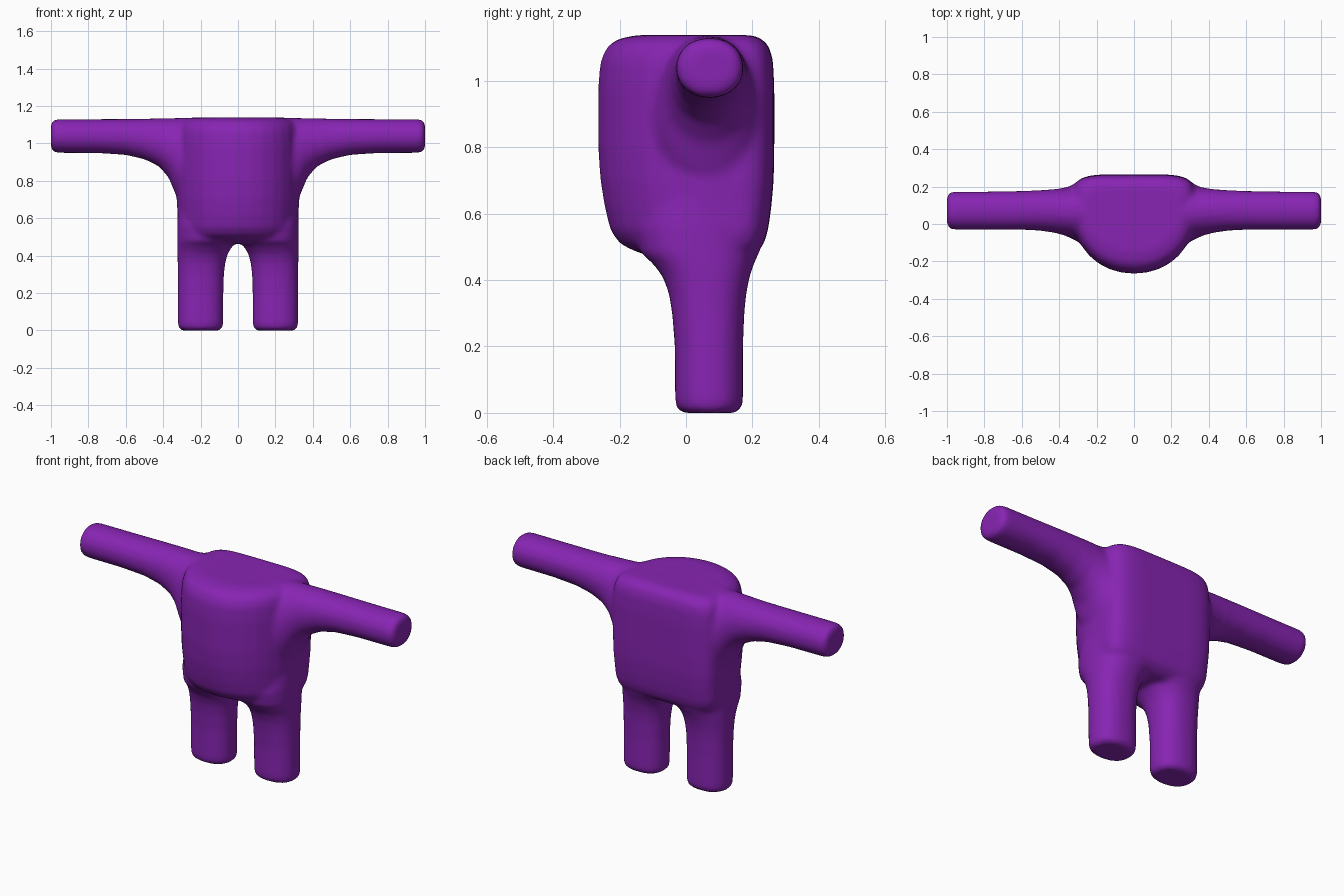
import bpy, bmesh, math

SIDES = 32


def section(u0, u1, v0, v1, mid, p_front, p_back):
    """Closed rounded outline; the v axis is split at mid into a front and a back curve."""
    cu, ru = (u0 + u1) / 2, (u1 - u0) / 2
    pts = []
    for i in range(SIDES):
        a = 2 * math.pi * i / SIDES
        c, s = math.cos(a), math.sin(a)
        p = p_back if s > 0 else p_front
        rv = (v1 - mid) if s > 0 else (mid - v0)
        u = math.copysign(abs(c) ** (2 / p), c)
        v = math.copysign(abs(s) ** (2 / p), s)
        pts.append((cu + ru * u, mid + rv * v))
    return pts


def loft(bm, rings):
    """Skin a list of rings of 3D points and cap both ends."""
    loops = [[bm.verts.new(p) for p in ring] for ring in rings]
    for a, b in zip(loops, loops[1:]):
        for i in range(SIDES):
            j = (i + 1) % SIDES
            bm.faces.new((a[i], a[j], b[j], b[i]))
    bm.faces.new(loops[0])
    bm.faces.new(loops[-1])


bm = bmesh.new()

# torso: round belly, flat back; (z, half width, front y, back y)
torso = [(0.465, 0.25, -0.08, 0.18), (0.485, 0.29, -0.15, 0.215),
         (0.51, 0.31, -0.20, 0.235), (0.55, 0.32, -0.228, 0.247),
         (0.62, 0.323, -0.245, 0.257), (0.70, 0.328, -0.258, 0.264),
         (0.80, 0.33, -0.265, 0.266), (0.98, 0.33, -0.265, 0.266),
         (1.06, 0.325, -0.258, 0.262), (1.10, 0.315, -0.24, 0.252),
         (1.125, 0.29, -0.21, 0.232), (1.138, 0.25, -0.15, 0.20)]
loft(bm, [[(x, y, z) for x, y in section(-w, w, f, b, 0.07, 2.1, 5)]
          for z, w, f, b in torso])

# arms flare into the shoulders; (x, front y, back y, bottom z, top z)
arm = [(0.10, -0.20, 0.24, 0.60, 1.138), (0.20, -0.165, 0.245, 0.62, 1.138),
       (0.30, -0.095, 0.23, 0.67, 1.137), (0.335, -0.078, 0.205, 0.73, 1.136),
       (0.37, -0.062, 0.195, 0.815, 1.135), (0.42, -0.048, 0.187, 0.875, 1.134),
       (0.50, -0.036, 0.181, 0.915, 1.132), (0.60, -0.031, 0.177, 0.938, 1.131),
       (0.75, -0.030, 0.174, 0.948, 1.130), (0.965, -0.030, 0.173, 0.949, 1.130),
       (0.988, -0.024, 0.167, 0.955, 1.124), (1.00, -0.005, 0.148, 0.973, 1.106)]

# legs widen into the hips; (z, inner x, outer x, front y, back y)
leg = [(0.0, 0.10, 0.30, -0.01, 0.15), (0.012, 0.083, 0.317, -0.027, 0.167),
       (0.035, 0.078, 0.322, -0.033, 0.172), (0.20, 0.078, 0.322, -0.034, 0.172),
       (0.30, 0.075, 0.322, -0.042, 0.176), (0.36, 0.068, 0.323, -0.052, 0.182),
       (0.41, 0.055, 0.324, -0.070, 0.192), (0.45, 0.030, 0.325, -0.100, 0.205),
       (0.48, 0.000, 0.325, -0.135, 0.220), (0.56, 0.000, 0.325, -0.15, 0.23),
       (0.65, 0.020, 0.322, -0.12, 0.22)]

for side in (1, -1):
    loft(bm, [[(side * x, y, z) for z, y in section(b, t, f, k, (f + k) / 2, 2.1, 2.1)]
              for x, f, k, b, t in arm])
    loft(bm, [[(side * x, y, z) for x, y in section(i, o, f, k, (f + k) / 2, 2.3, 2.3)]
              for z, i, o, f, k in leg])

bmesh.ops.recalc_face_normals(bm, faces=bm.faces)
mesh = bpy.data.meshes.new("body")
bm.to_mesh(mesh)
bm.free()
body = bpy.data.objects.new("body", mesh)
bpy.context.collection.objects.link(body)

# fuse the parts into one soft skin
remesh = body.modifiers.new("fuse", 'REMESH')
remesh.mode = 'VOXEL'
remesh.voxel_size = 0.013
remesh.use_smooth_shade = True
smooth = body.modifiers.new("soften", 'SMOOTH')
smooth.factor = 0.5
smooth.iterations = 8

purple = bpy.data.materials.new("purple")
purple.diffuse_color = (0.245, 0.018, 0.45, 1)
mesh.materials.append(purple)
for p in mesh.polygons:
    p.use_smooth = True
